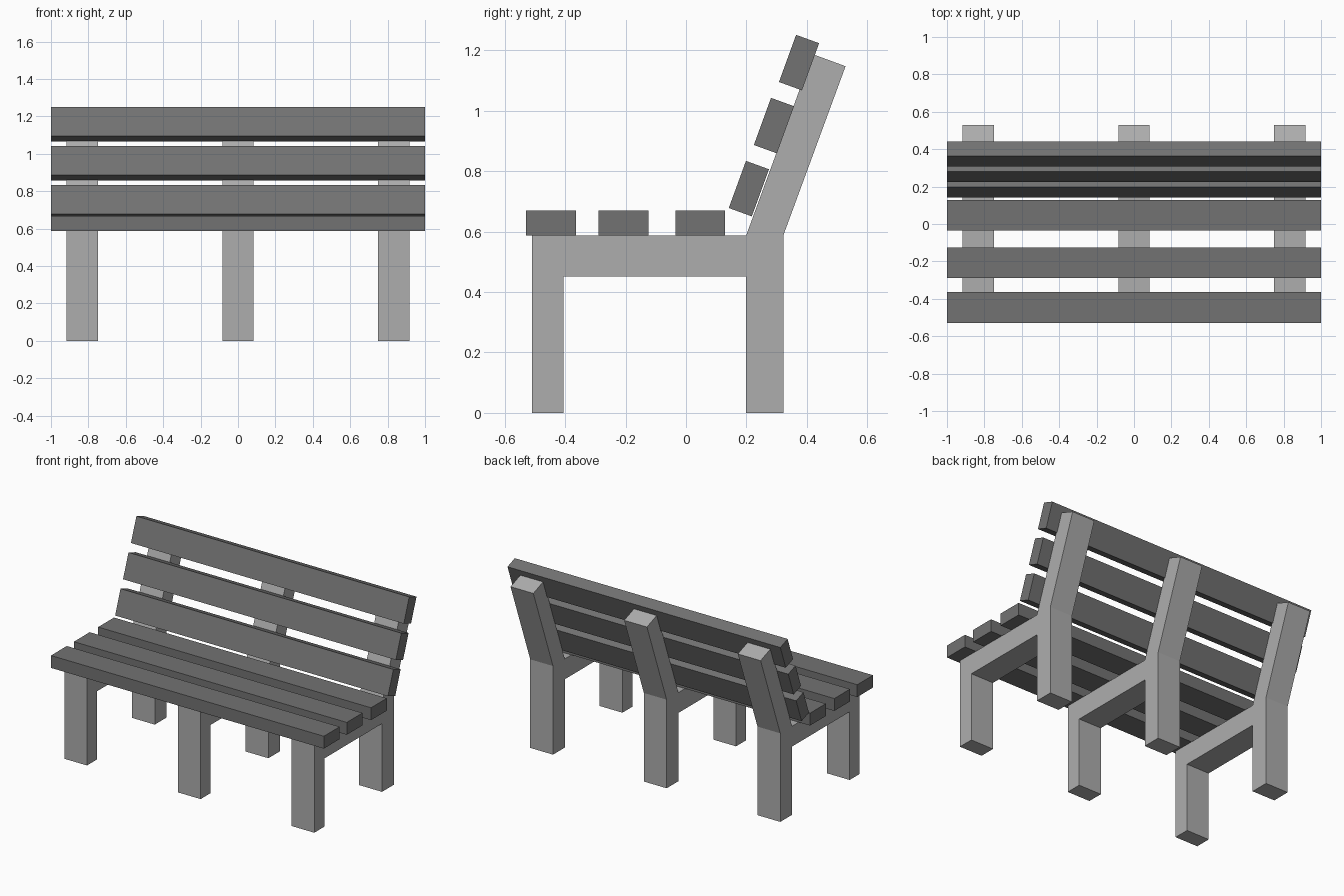
import bpy
import bmesh
from math import radians
from mathutils import Matrix

if "Cube" in bpy.data.objects:
    bpy.data.objects.remove(bpy.data.objects["Cube"])


def grey(name, value):
    mat = bpy.data.materials.new(name)
    mat.diffuse_color = (value, value, value, 1)
    mat.use_nodes = True
    mat.node_tree.nodes["Principled BSDF"].inputs["Base Color"].default_value = mat.diffuse_color
    return mat


DARK = grey("dark_slats", 0.17)
MID = grey("grey_supports", 0.42)


def make_object(name, bm, mat):
    bmesh.ops.recalc_face_normals(bm, faces=bm.faces)
    mesh = bpy.data.meshes.new(name)
    bm.to_mesh(mesh)
    bm.free()
    mesh.materials.append(mat)
    obj = bpy.data.objects.new(name, mesh)
    bpy.context.collection.objects.link(obj)
    return obj


def slat(name, y, z, depth, height, tilt=0.0):
    bm = bmesh.new()
    bmesh.ops.create_cube(bm, size=1, matrix=Matrix.Diagonal((2.0, depth, height, 1)))
    obj = make_object(name, bm, DARK)
    obj.location = (0, y, z)
    obj.rotation_euler.x = radians(tilt)


# Side profile (y, z) of a support: front leg, seat rail, back leg, leaning back post
PROFILE = [(-0.51, 0), (-0.405, 0), (-0.405, 0.452), (0.199, 0.452), (0.199, 0),
           (0.322, 0), (0.322, 0.587), (0.528, 1.147), (0.419, 1.187),
           (0.199, 0.587), (-0.51, 0.587)]
SUPPORT_WIDTH = 0.167


def support(name, x):
    bm = bmesh.new()
    face = bm.faces.new([bm.verts.new((x - SUPPORT_WIDTH / 2, y, z)) for y, z in PROFILE])
    side = bmesh.ops.extrude_face_region(bm, geom=[face], use_keep_orig=True)
    verts = [g for g in side["geom"] if isinstance(g, bmesh.types.BMVert)]
    bmesh.ops.translate(bm, verts=verts, vec=(SUPPORT_WIDTH, 0, 0))
    make_object(name, bm, MID)


# Three supports
for label, x in (("left", -0.833), ("middle", 0), ("right", 0.833)):
    support(label + "_support", x)

# Seat slats, front to back
for i, y in enumerate((-0.447, -0.207, 0.047)):
    slat(f"seat_slat_{i + 1}", y, 0.628, 0.165, 0.082)

# Backrest slats, bottom to top
for i in range(3):
    slat(f"back_slat_{i + 1}", 0.208 + i * 0.083, 0.742 + i * 0.2085, 0.081, 0.166, -20)
